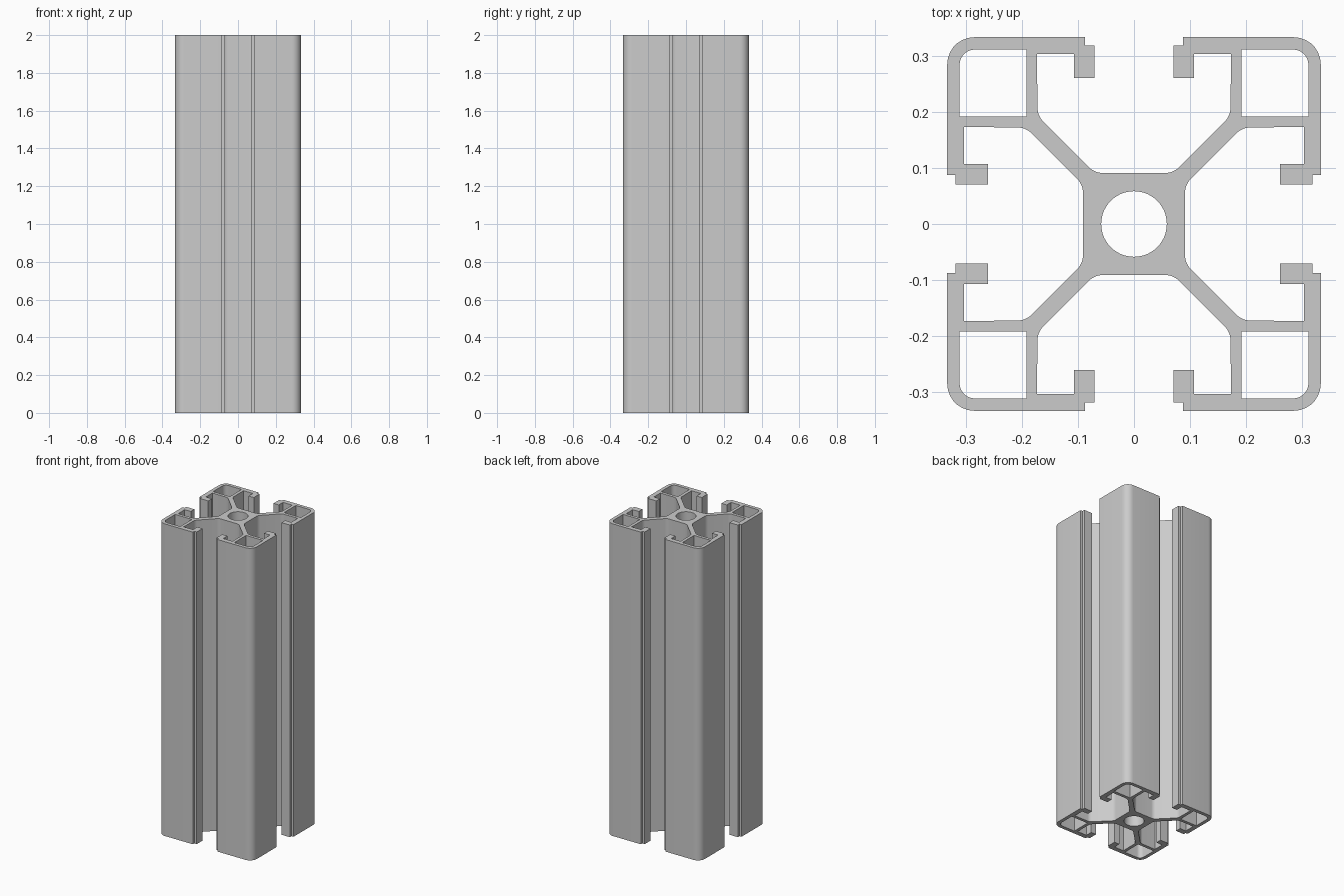
import bpy
import bmesh
import math
from mathutils import Vector, Matrix

if "Cube" in bpy.data.objects:
    bpy.data.objects.remove(bpy.data.objects["Cube"], do_unlink=True)

HEIGHT = 2.0
HALF = 0.333        # half width of the bar
BORE_RADIUS = 0.0585
CORE = 0.091        # half width of the centre block
WEB_OFFSET = 0.021  # offset of a diagonal web face from the diagonal
POCKET = 0.172      # inner wall of the slot pocket

aluminium = bpy.data.materials.new("aluminium grey")
aluminium.use_nodes = True
grey = (0.6, 0.6, 0.6, 1.0)
aluminium.diffuse_color = grey
aluminium.node_tree.nodes["Principled BSDF"].inputs["Base Color"].default_value = grey


def round_corners(corners, steps=7):
    """Closed outline from (x, y, radius) corners; radius zero stays sharp."""
    points = []
    for i, (x, y, radius) in enumerate(corners):
        corner = Vector((x, y))
        if radius == 0:
            points.append(corner)
            continue
        before = (Vector(corners[i - 1][:2]) - corner).normalized()
        after = (Vector(corners[(i + 1) % len(corners)][:2]) - corner).normalized()
        half = before.angle(after) / 2
        centre = corner + (before + after).normalized() * radius / math.sin(half)
        start = corner + before * radius / math.tan(half) - centre
        sweep = start.angle_signed(corner + after * radius / math.tan(half) - centre)
        for k in range(steps + 1):
            points.append(centre + Matrix.Rotation(-sweep * k / steps, 2) @ start)
    return points


def quarter_turns(corners, turn):
    """Turn a list of corners about the centre by a number of right angles."""
    for _ in range(turn):
        corners = [(-y, x, r) for x, y, r in corners]
    return corners


# Outline of one quadrant: web, slot pocket, lip, then the same across the diagonal
half_quadrant = [
    (CORE, CORE - WEB_OFFSET, 0.035),
    (POCKET + WEB_OFFSET, POCKET, 0.035),
    (0.303, POCKET + 0.001, 0),
    (0.303, 0.107, 0),
    (0.26, 0.107, 0),
    (0.26, 0.07, 0),
    (0.318, 0.07, 0),
    (0.318, 0.087, 0),
    (HALF, 0.087, 0),
]
quadrant = half_quadrant + [(HALF, HALF, 0.048)]
quadrant += [(y, x, r) for x, y, r in reversed(half_quadrant)]

# Hollow cell in each corner
INNER, OUTER = 0.192, 0.311
cell = [(INNER, INNER, 0), (OUTER, INNER, 0), (OUTER, OUTER, 0.027), (INNER, OUTER, 0)]

outline = [c for turn in range(4) for c in quarter_turns(quadrant, turn)]
loops = [round_corners(outline)]
loops += [round_corners(quarter_turns(cell, turn)) for turn in range(4)]
SIDES = 56
loops.append([Vector((math.cos(a), math.sin(a))) * BORE_RADIUS
              for a in (math.tau * k / SIDES for k in range(SIDES))])

# Fill the cross-section and extrude it upwards
bm = bmesh.new()
edges = []
for loop in loops:
    verts = [bm.verts.new((p.x, p.y, 0)) for p in loop]
    edges += [bm.edges.new((verts[i - 1], verts[i])) for i in range(len(verts))]
bmesh.ops.triangle_fill(bm, edges=edges, use_beauty=True, normal=(0, 0, 1))
extruded = bmesh.ops.extrude_face_region(bm, geom=bm.faces[:])
top = [v for v in extruded["geom"] if isinstance(v, bmesh.types.BMVert)]
bmesh.ops.translate(bm, verts=top, vec=(0, 0, HEIGHT))
bmesh.ops.recalc_face_normals(bm, faces=bm.faces[:])

mesh = bpy.data.meshes.new("slotted_bar")
bm.to_mesh(mesh)
bm.free()
mesh.materials.append(aluminium)
bar = bpy.data.objects.new("slotted_bar", mesh)
bpy.context.collection.objects.link(bar)

# Smooth the fillets and bore, keep the edges crisp
bpy.ops.object.select_all(action="DESELECT")
bar.select_set(True)
bpy.context.view_layer.objects.active = bar
bpy.ops.object.shade_smooth_by_angle(angle=math.radians(25))
